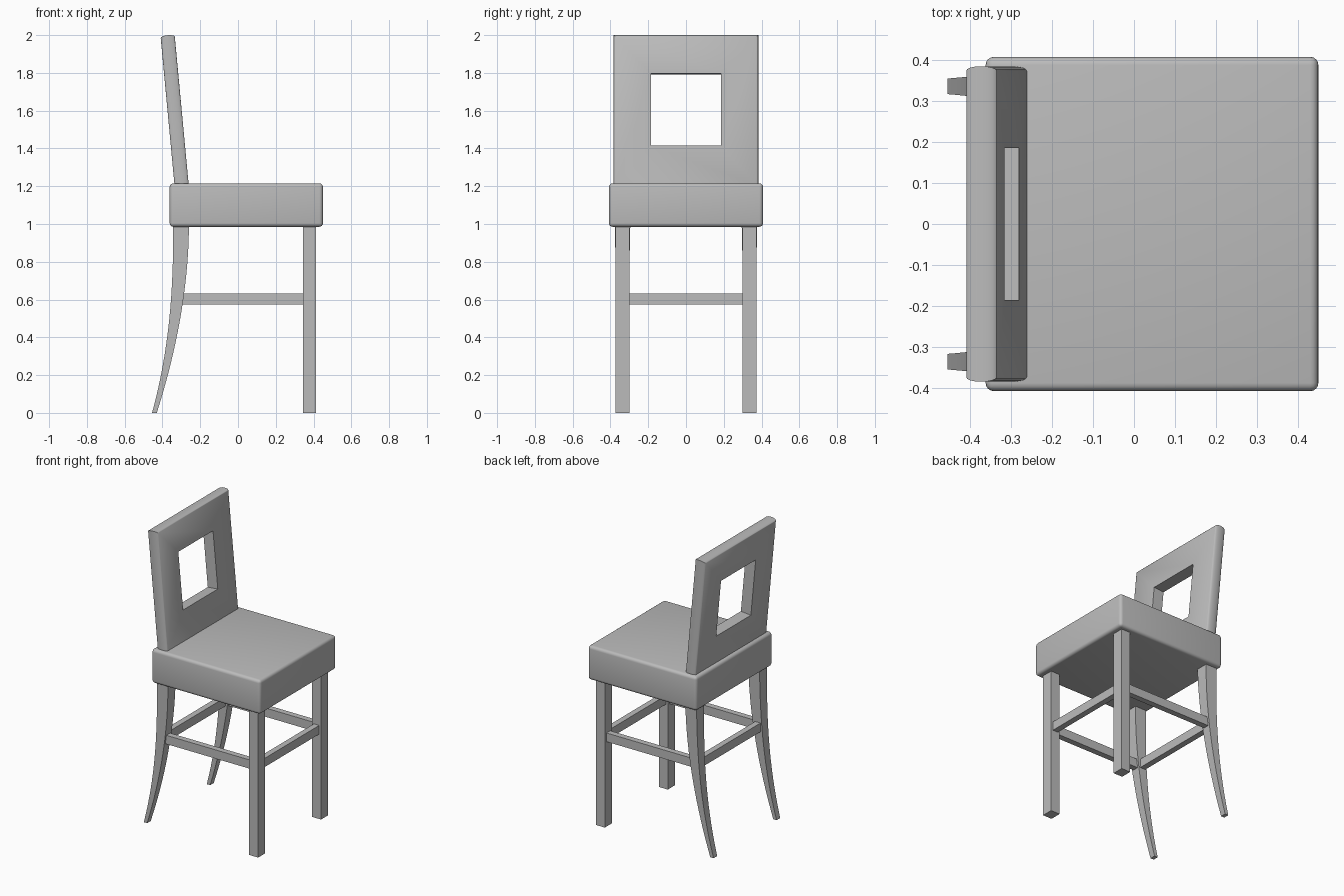
import bpy, bmesh, math
from mathutils import Matrix

if "Cube" in bpy.data.objects:
    bpy.data.objects.remove(bpy.data.objects["Cube"], do_unlink=True)

grey = bpy.data.materials.new("plain grey")
grey.use_nodes = True
GREY = (0.5, 0.5, 0.5, 1)
grey.diffuse_color = GREY
grey.node_tree.nodes["Principled BSDF"].inputs["Base Color"].default_value = GREY


def add_object(name, bm, smooth=False):
    bmesh.ops.recalc_face_normals(bm, faces=bm.faces)
    mesh = bpy.data.meshes.new(name)
    bm.to_mesh(mesh)
    bm.free()
    mesh.materials.append(grey)
    obj = bpy.data.objects.new(name, mesh)
    bpy.context.collection.objects.link(obj)
    if smooth:
        bpy.ops.object.select_all(action='DESELECT')
        obj.select_set(True)
        bpy.context.view_layer.objects.active = obj
        bpy.ops.object.shade_smooth_by_angle(angle=math.radians(35))
    return obj


def box(name, x, y, z, bevel=0):
    bm = bmesh.new()
    bmesh.ops.create_cube(bm, size=1)
    for v in bm.verts:
        v.co = [lo + (c + 0.5) * (hi - lo) for c, (lo, hi) in zip(v.co, (x, y, z))]
    if bevel:
        bmesh.ops.bevel(bm, geom=bm.edges[:], offset=bevel, segments=4,
                        profile=0.5, affect='EDGES')
    return add_object(name, bm, bool(bevel))


def loft(bm, rings, cyclic=False):
    """Join rings of four points with quads; cap the ends unless cyclic."""
    loops = [[bm.verts.new(p) for p in ring] for ring in rings]
    pairs = list(zip(loops, loops[1:]))
    if cyclic:
        pairs.append((loops[-1], loops[0]))
    else:
        bm.faces.new(loops[0])
        bm.faces.new(loops[-1])
    for a, b in pairs:
        for i in range(4):
            j = (i + 1) % 4
            bm.faces.new((a[i], a[j], b[j], b[i]))


# Seat cushion
SEAT_BOTTOM = 0.985
box("seat", (-0.362, 0.45), (-0.408, 0.408), (SEAT_BOTTOM, 1.215), 0.02)

# Legs: straight front pair, curved and tapered back pair
LEG_Y = 0.336
for side, s in (("left", 1), ("right", -1)):
    y = s * LEG_Y
    box("front_leg_" + side, (0.345, 0.412), (y - 0.038, y + 0.038), (0, SEAT_BOTTOM))
    bm = bmesh.new()
    rings = []
    for i in range(17):
        t = i / 16
        z = SEAT_BOTTOM * (1 - t)
        front = -0.26 - 0.17 * t ** 1.85
        back = -0.343 - 0.112 * t ** 2.4
        half = 0.041 - 0.022 * t
        rings.append([(back, y - half, z), (front, y - half, z),
                      (front, y + half, z), (back, y + half, z)])
    loft(bm, rings)
    add_object("back_leg_" + side, bm, True)

# Stretchers joining the four legs
RAIL_Z, HALF = (0.573, 0.632), 0.02
for side, s in (("left", 1), ("right", -1)):
    y = s * LEG_Y
    box("stretcher_" + side, (-0.31, 0.35), (y - HALF, y + HALF), RAIL_Z)
for end, x in (("front", 0.378), ("back", -0.325)):
    box("stretcher_" + end, (x - HALF, x + HALF), (-0.305, 0.305), RAIL_Z)


# Leaning backrest with bulged edges and a square window
def frame(depth, half, low, high):
    return [(depth, -half, low), (depth, half, low),
            (depth, half, high), (depth, -half, high)]


THICK = 0.0375
rings = [frame(d, 0.185, 0.212, 0.597) for d in (-THICK, THICK)]
for i in range(9):
    a = math.pi * i / 8
    bulge = 0.011 * math.sin(a)
    rings.append(frame(THICK * math.cos(a), 0.374 + bulge, 0, 0.792 + bulge))
bm = bmesh.new()
loft(bm, rings, cyclic=True)
bm.transform(Matrix.Translation((-0.298, 0, 1.2)) @ Matrix.Rotation(-0.0935, 4, 'Y'))
add_object("backrest", bm, True)
